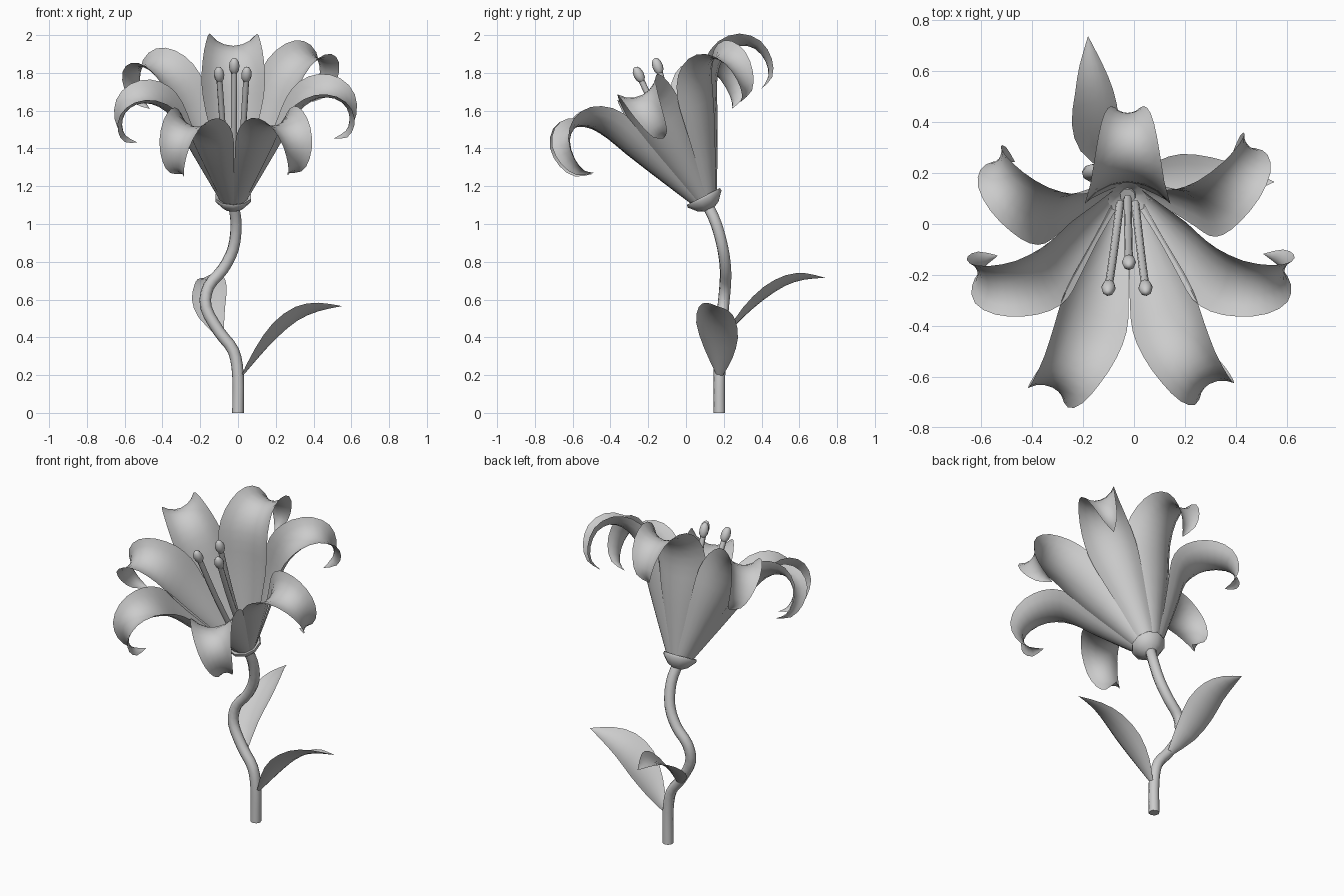
import bpy, math
from mathutils import Vector, Matrix

if "Cube" in bpy.data.objects:
    bpy.data.objects.remove(bpy.data.objects["Cube"])

TILT = math.radians(27)
BASE = Vector((-0.025, 0.11, 1.11))                       # flower base
AXIS = Vector((0, -math.sin(TILT), math.cos(TILT)))       # flower axis, leaning forward
BACK = Vector((0, math.cos(TILT), math.sin(TILT)))


def smooth_path(pts, sub):
    """Catmull-Rom samples through points of any dimension."""
    pts = [Vector(p) for p in pts]
    p = [2 * pts[0] - pts[1]] + pts + [2 * pts[-1] - pts[-2]]
    out = []
    for i in range(1, len(p) - 2):
        for k in range(sub):
            t = k / sub
            out.append(0.5 * (2 * p[i] + (p[i + 1] - p[i - 1]) * t
                       + (2 * p[i - 1] - 5 * p[i] + 4 * p[i + 1] - p[i + 2]) * t * t
                       + (3 * p[i] - p[i - 1] - 3 * p[i + 1] + p[i + 2]) * t ** 3))
    return out + [pts[-1]]


def finish(ob, angle=60):
    bpy.ops.object.select_all(action='DESELECT')
    ob.select_set(True)
    bpy.context.view_layer.objects.active = ob
    if ob.type == 'CURVE':
        bpy.ops.object.convert(target='MESH')
    bpy.ops.object.shade_smooth_by_angle(angle=math.radians(angle))


def add_mesh(name, verts, faces):
    me = bpy.data.meshes.new(name)
    me.from_pydata(verts, [], faces)
    me.validate()
    ob = bpy.data.objects.new(name, me)
    bpy.context.collection.objects.link(ob)
    finish(ob)
    return ob


def blade(name, spine, side, cups, across=6, sub=2):
    """Cupped leaf or petal: spine holds (point, half width); cups = angle at base, middle, tip."""
    path = smooth_path([(*p, w) for p, w in spine], sub)
    verts, faces = [], []
    n = len(path)
    for i, q in enumerate(path):
        tan = (path[min(i + 1, n - 1)].to_3d() - path[max(i - 1, 0)].to_3d()).normalized()
        nrm = side.cross(tan).normalized()
        f = 2 * i / (n - 1)
        j0 = min(int(f), 1)
        cup = math.radians(cups[j0] + (cups[j0 + 1] - cups[j0]) * (f - j0))
        rad = max(q[3], 0.001) / cup
        for j in range(across + 1):
            a = cup * (2 * j / across - 1)
            verts.append(q.to_3d() + side * rad * math.sin(a) + nrm * rad * (1 - math.cos(a)))
    m = across + 1
    for i in range(n - 1):
        for j in range(across):
            faces.append((i * m + j, i * m + j + 1, (i + 1) * m + j + 1, (i + 1) * m + j))
    return add_mesh(name, verts, faces)


def tube(name, pts, radius, sub=3):
    cu = bpy.data.curves.new(name, 'CURVE')
    cu.dimensions = '3D'
    cu.bevel_depth = radius
    cu.bevel_resolution = 2
    cu.use_fill_caps = True
    path = smooth_path(pts, sub)
    sp = cu.splines.new('POLY')
    sp.points.add(len(path) - 1)
    for p, q in zip(sp.points, path):
        p.co = (*q, 1)
    ob = bpy.data.objects.new(name, cu)
    bpy.context.collection.objects.link(ob)
    finish(ob)


# Stem
tube("stem", [(0, .177, 0), (0, .177, .2), (-.025, .18, .33), (-.1, .187, .43),
              (-.17, .197, .56), (-.155, .207, .67), (-.08, .209, .76), (-.025, .195, .87),
              (-.01, .16, 1.0), (-.025, .11, 1.11)], .031)

# Calyx cup: a small lathe around the flower axis
prof = [(.03, -.035), (.06, -.02), (.1, .025), (.098, .04), (.075, .03), (.03, -.01)]
SIDES = 10
cv, cf = [], []
for r, h in prof:
    for k in range(SIDES):
        a = 2 * math.pi * k / SIDES
        cv.append(BASE + AXIS * h + r * (BACK * math.cos(a) + Vector((1, 0, 0)) * math.sin(a)))
for i in range(len(prof) - 1):
    for k in range(SIDES):
        k2 = (k + 1) % SIDES
        cf.append((i * SIDES + k, i * SIDES + k2, (i + 1) * SIDES + k2, (i + 1) * SIDES + k))
add_mesh("calyx", cv, cf)

# Petals: (radius, height, half width) along the midrib
PETAL = [(.06, 0, .045), (.165, .2, .1), (.27, .405, .17), (.33, .53, .198), (.39, .615, .195),
         (.465, .66, .175), (.54, .66, .15), (.6, .61, .122), (.618, .525, .09),
         (.595, .45, .055), (.535, .41, .0)]
# azimuth from the back, length scale, width scale, outward lean
for i, (az, s, ws, lean) in enumerate([(0, 1, .98, 0), (46, 1.04, .83, 3), (95, 1.0, .84, 0),
                                       (148, 1.01, .85, 0), (-151, 1.01, .85, 0),
                                       (-97, .96, .84, 0), (-52, 1.01, .83, 3)]):
    a, b = math.radians(az), math.radians(lean)
    out = BACK * math.cos(a) + Vector((1, 0, 0)) * math.sin(a)
    spine = []
    for r, h, w in PETAL:
        f = min(1, h / .3)
        k = 1 + (s - 1) * f                               # keep the base snug in the calyx
        r, h = (r * math.cos(b) + h * math.sin(b)) * k, (h * math.cos(b) - r * math.sin(b)) * k
        spine.append((BASE + out * r + AXIS * h, w * (1 + (ws - 1) * f)))
    blade(f"petal_{i + 1}", spine, out.cross(AXIS), (46, 58, 44))

# Stamens: filament and anther
for i, (foot, tip) in enumerate([((-.055, .08, 1.14), (-.1, -.25, 1.79)),
                                 ((-.025, .1, 1.15), (-.02, -.15, 1.835)),
                                 ((.005, .08, 1.14), (.045, -.25, 1.79))]):
    f, t = Vector(foot), Vector(tip)
    tube(f"filament_{i + 1}", [f, f.lerp(t, .55) + Vector((0, -.01, 0)), t], .016)
    bpy.ops.mesh.primitive_uv_sphere_add(segments=8, ring_count=6, radius=1)
    ob = bpy.context.object
    ob.name = f"anther_{i + 1}"
    rot = (t - f).to_track_quat('Z', 'Y').to_matrix().to_4x4()
    ob.matrix_world = Matrix.Translation(t) @ rot @ Matrix.Diagonal((.028, .028, .047, 1))
    finish(ob)

# Leaves, each rolled a little about its midrib
leaf_right = [((.02, .175, .19), .015), ((.11, .165, .3), .085), ((.21, .155, .41), .125),
              ((.32, .155, .5), .11), ((.43, .16, .545), .065), ((.55, .165, .565), 0)]
blade("leaf_right", leaf_right, Vector((0, -.94, .34)), (35, 35, 35))
leaf_back = [((-.09, .2, .4), .015), ((-.135, .31, .515), .08), ((-.145, .42, .61), .105),
             ((-.15, .53, .68), .085), ((-.165, .63, .71), .05), ((-.18, .735, .715), 0)]
blade("leaf_back", leaf_back, Vector((.94, .1, .34)).normalized(), (35, 35, 35))
